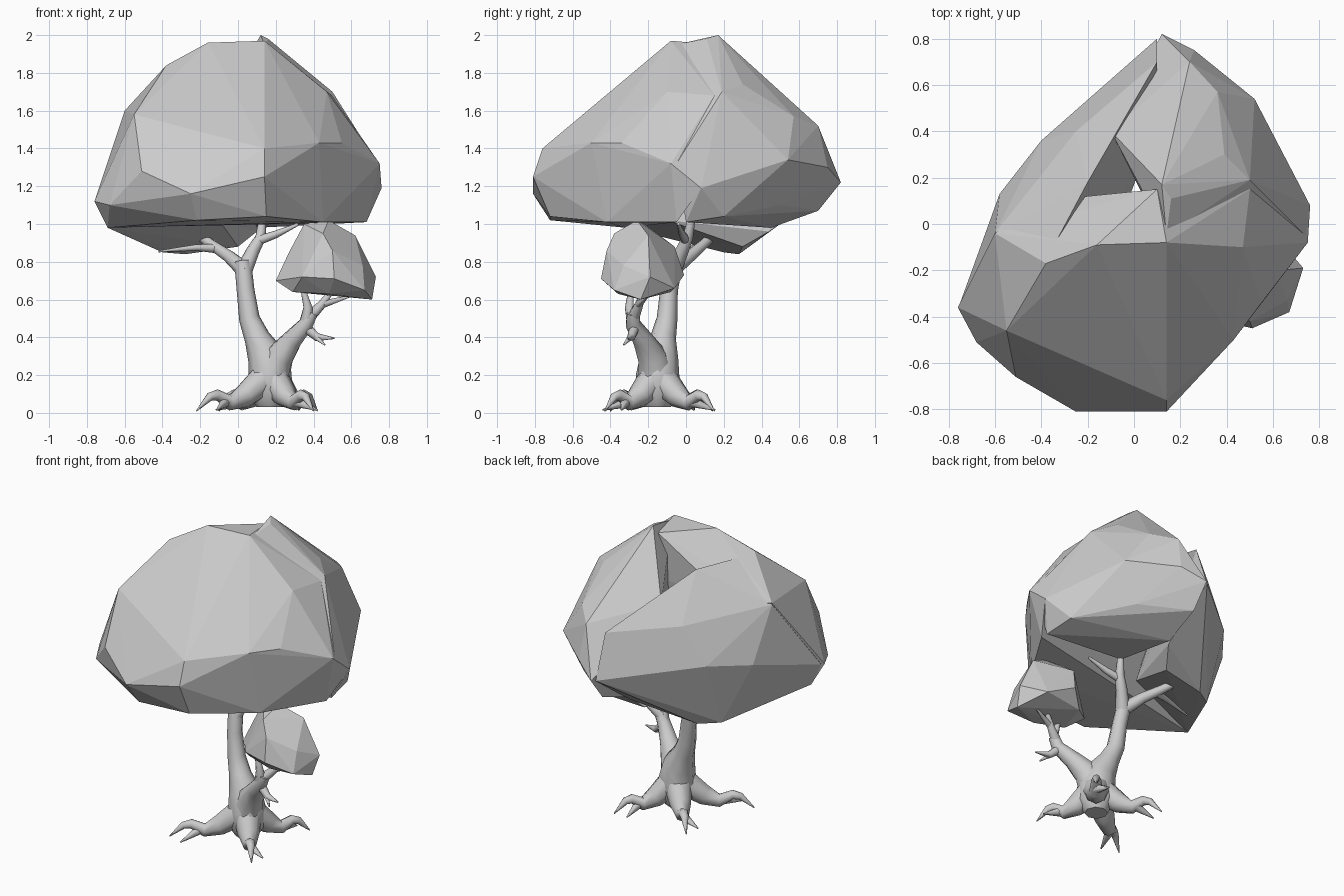
import bpy, bmesh, math
from mathutils import Vector


def hull(name, pts):
    """Faceted foliage clump: convex hull of a few corner points."""
    bm = bmesh.new()
    for p in pts:
        bm.verts.new(p)
    res = bmesh.ops.convex_hull(bm, input=bm.verts)
    loose = [v for v in bm.verts if not v.link_faces]
    bmesh.ops.delete(bm, geom=loose, context='VERTS')
    bmesh.ops.recalc_face_normals(bm, faces=bm.faces)
    me = bpy.data.meshes.new(name)
    bm.to_mesh(me)
    bm.free()
    ob = bpy.data.objects.new(name, me)
    bpy.context.collection.objects.link(ob)
    return ob


def limbs(name, paths):
    """Tapered tubes along (x, y, z, radius) paths, as one smooth mesh."""
    cu = bpy.data.curves.new(name, 'CURVE')
    cu.dimensions = '3D'
    cu.bevel_depth = 1.0
    cu.bevel_resolution = 2
    cu.use_fill_caps = True
    for path in paths:
        sp = cu.splines.new('POLY')
        sp.points.add(len(path) - 1)
        for pt, (x, y, z, r) in zip(sp.points, path):
            pt.co = (x, y, z, 1)
            pt.radius = r
    ob = bpy.data.objects.new(name, cu)
    bpy.context.collection.objects.link(ob)
    bpy.ops.object.select_all(action='DESELECT')
    ob.select_set(True)
    bpy.context.view_layer.objects.active = ob
    bpy.ops.object.convert(target='MESH')
    bpy.ops.object.shade_smooth_by_angle(angle=math.radians(60))
    return ob


# Main canopy: front, back right and back left clumps
hull("canopy_front", [
    (.14, -.81, 1.25), (-.25, -.81, 1.16), (.14, -.76, 1.40), (-.51, -.66, 1.28),
    (-.55, -.46, 1.58), (-.38, -.17, 1.84), (-.16, -.09, 1.96), (.14, -.08, 1.97),
    (.47, -.10, 1.70), (-.17, -.39, 1.69), (.43, -.50, 1.43), (.55, -.34, 1.43),
    (-.76, -.36, 1.12), (-.68, -.51, 1.10), (-.60, -.04, 1.60), (-.22, -.72, 1.02),
    (.15, -.72, 1.04), (.45, -.42, 1.01), (.68, -.05, 1.01), (-.69, -.32, .98),
    (.76, .08, 1.19), (.75, -.08, 1.32), (.50, .15, 1.68), (.1, .15, 1.95), (-.4, .1, 1.6)])
hull("canopy_back_right", [
    (.12, .82, 1.22), (.26, .75, 1.30), (.24, .70, 1.52), (.52, .54, 1.34),
    (.36, .57, 1.57), (.12, .70, 1.07), (.12, .17, 2.0), (.16, .11, 1.98),
    (.50, .19, 1.70), (.39, .30, 1.74), (.76, .08, 1.19), (.66, .2, 1.04),
    (.68, 0, 1.01), (.1, .45, .98), (.02, .27, 1.82), (-.10, .40, 1.63),
    (.40, .5, 1.1), (.1, 0, 1.05), (.74, -.05, 1.32), (.14, -.05, 1.95)])
hull("canopy_back_left", [
    (-.58, .13, 1.25), (-.40, .36, 1.28), (-.20, .51, 1.22), (-.28, .28, .84),
    (-.40, .20, .85), (.10, .80, 1.22), (0, .30, .88), (.1, .44, .96),
    (-.69, -.32, .98), (-.75, -.34, 1.12), (-.20, .18, 1.80), (-.60, -.04, 1.59),
    (-.25, .40, 1.52), (.10, .70, 1.50), (-.36, -.12, 1.82), (-.1, -.1, 1.02)])

# Small clump on the side branch
hull("small_foliage", [
    (.20, -.22, .70), (.29, -.30, .64), (.27, -.20, .85), (.35, -.22, 1.0),
    (.48, -.26, 1.02), (.45, -.38, .95), (.62, -.20, .94), (.73, -.19, .72),
    (.71, -.24, .60), (.67, -.38, .65), (.51, -.45, .71), (.50, -.42, .86),
    (.34, -.41, .72), (.48, -.36, .63), (.62, -.06, .66), (.45, -.01, .73),
    (.42, -.06, .88), (.36, -.08, .64), (.66, -.33, .78)])

# Trunk with its two stems and branches
limbs("trunk", [
    [(.17, -.15, .03, .07), (.17, -.15, .1, .115), (.17, -.15, .2, .115), (.15, -.14, .3, .1),
     (.10, -.12, .4, .068), (.06, -.10, .5, .055), (.04, -.09, .65, .047), (.025, -.06, .8, .045)],
    [(.18, -.16, .2, .1), (.22, -.18, .3, .08), (.29, -.23, .39, .055), (.36, -.28, .47, .042),
     (.39, -.28, .53, .035)]])
limbs("branches", [
    [(.03, -.07, .75, .045), (.08, -.02, .86, .035), (.12, .01, .93, .028), (.13, .03, 1.03, .02)],
    [(.10, 0, .91, .026), (.2, -.02, .945, .02), (.32, -.04, 1.0, .008)],
    [(.03, -.07, .76, .045), (-.05, .02, .83, .034), (-.14, .09, .89, .028), (-.28, .2, 1.0, .022)],
    [(-.11, .07, .87, .025), (-.22, .04, .875, .017), (-.42, 0, .855, .005)],
    [(.36, -.28, .48, .036), (.37, -.3, .56, .025), (.34, -.29, .67, .012)],
    [(.37, -.28, .5, .034), (.44, -.25, .57, .024), (.50, -.22, .65, .012)],
    [(.45, -.25, .575, .02), (.6, -.2, .62, .005)],
    [(.35, -.27, .46, .03), (.42, -.29, .40, .022), (.51, -.31, .395, .004)],
    [(.41, -.29, .405, .018), (.46, -.33, .36, .004)]])

# Four knuckled roots, spread on the diagonals
base = Vector((.17, -.15, 0))
roots = []
for tx, ty in ((-.22, -.40), (.40, -.43), (-.10, .14), (.42, .15)):
    d = Vector((tx, ty, 0)) - base
    roots.append([(*(base + d * t).xy, z, r) for t, z, r in (
        (.1, .17, .085), (.35, .09, .065), (.55, .055, .042),
        (.72, .095, .03), (.82, .085, .023), (1, .01, .003))])
    side = Vector((-d.y, d.x, 0)) * .2
    a, b = base + d * .6, base + d * .85 + side
    roots.append([(a.x, a.y, .06, .03), (b.x, b.y, .015, .004)])
limbs("roots", roots)
